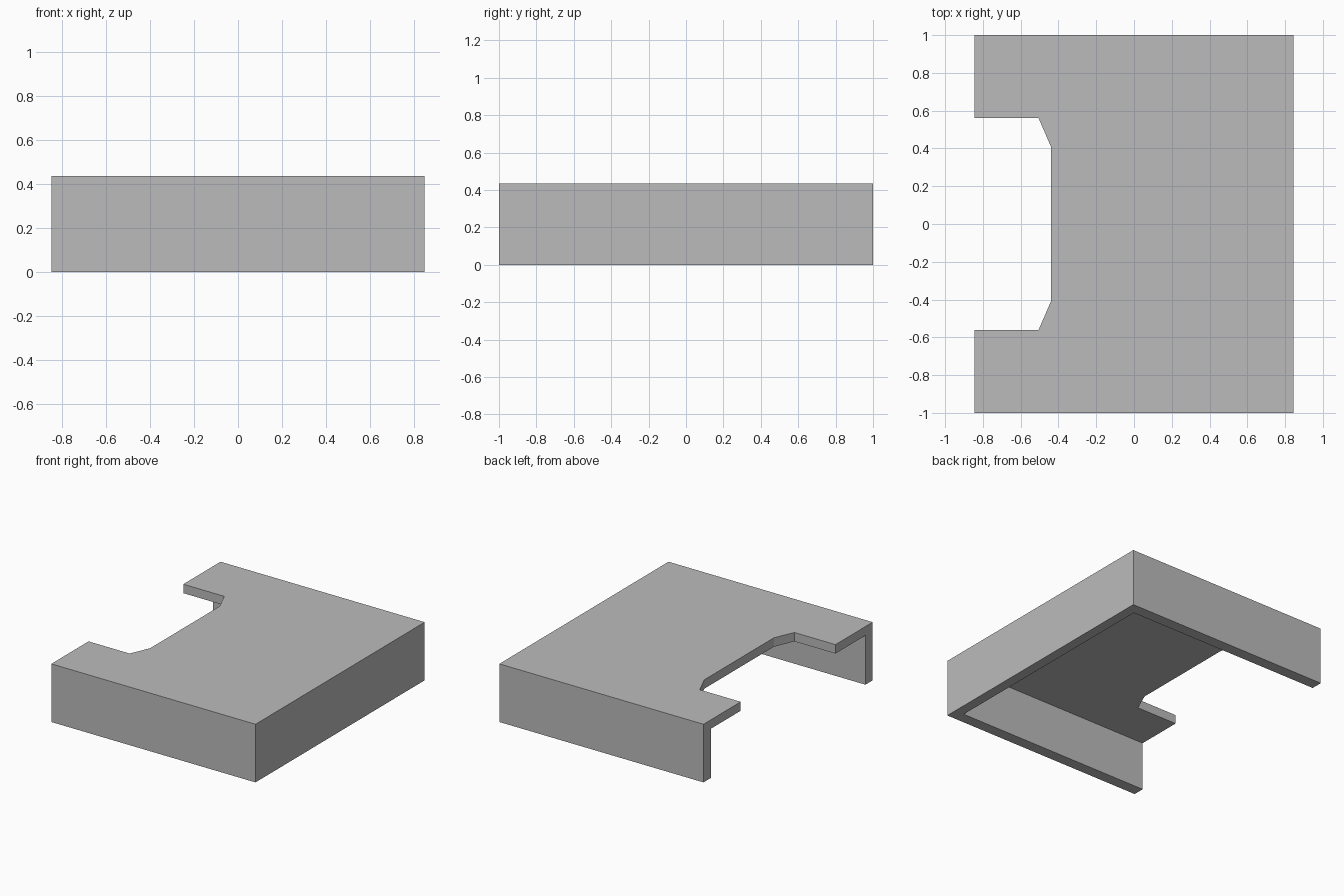
import bpy
import bmesh

# Remove the default cube
cube = bpy.data.objects.get("Cube")
if cube:
    bpy.data.objects.remove(cube, do_unlink=True)

HALF_X, HALF_Y, HEIGHT = 0.845, 1.0, 0.435
PLATE = 0.067                  # top panel thickness
SIDE, END = 0.086, 0.076       # wall thicknesses

grey = bpy.data.materials.new("plain grey")
grey.use_nodes = True
colour = (0.5, 0.5, 0.5, 1)
grey.diffuse_color = colour
grey.node_tree.nodes["Principled BSDF"].inputs["Base Color"].default_value = colour


def extrude_outline(name, points, bottom, top):
    """Raise a flat outline into a solid between two heights."""
    bm = bmesh.new()
    face = bm.faces.new([bm.verts.new((x, y, bottom)) for x, y in points])
    raised = bmesh.ops.extrude_face_region(bm, geom=[face])["geom"]
    for v in raised:
        if isinstance(v, bmesh.types.BMVert):
            v.co.z = top
    bmesh.ops.recalc_face_normals(bm, faces=bm.faces)
    mesh = bpy.data.meshes.new(name)
    bm.to_mesh(mesh)
    bm.free()
    mesh.materials.append(grey)
    obj = bpy.data.objects.new(name, mesh)
    bpy.context.collection.objects.link(obj)
    return obj


# Top panel: one half of the outline, mirrored front to back
half = [(HALF_X, HALF_Y), (-HALF_X, HALF_Y), (-HALF_X, 0.56),
        (-0.505, 0.56), (-0.44, 0.41)]
outline = half + [(x, -y) for x, y in reversed(half)]
extrude_outline("top_panel", outline, HEIGHT - PLATE, HEIGHT)

# Walls: one U-shaped skirt, open on the notched side
inner_x, inner_y = HALF_X - END, HALF_Y - SIDE
half = [(HALF_X, HALF_Y), (-HALF_X, HALF_Y),
        (-HALF_X, inner_y), (inner_x, inner_y)]
skirt = half[1:] + [(x, -y) for x, y in reversed(half)] + half[:1]
extrude_outline("wall_skirt", skirt, 0, HEIGHT - PLATE)
